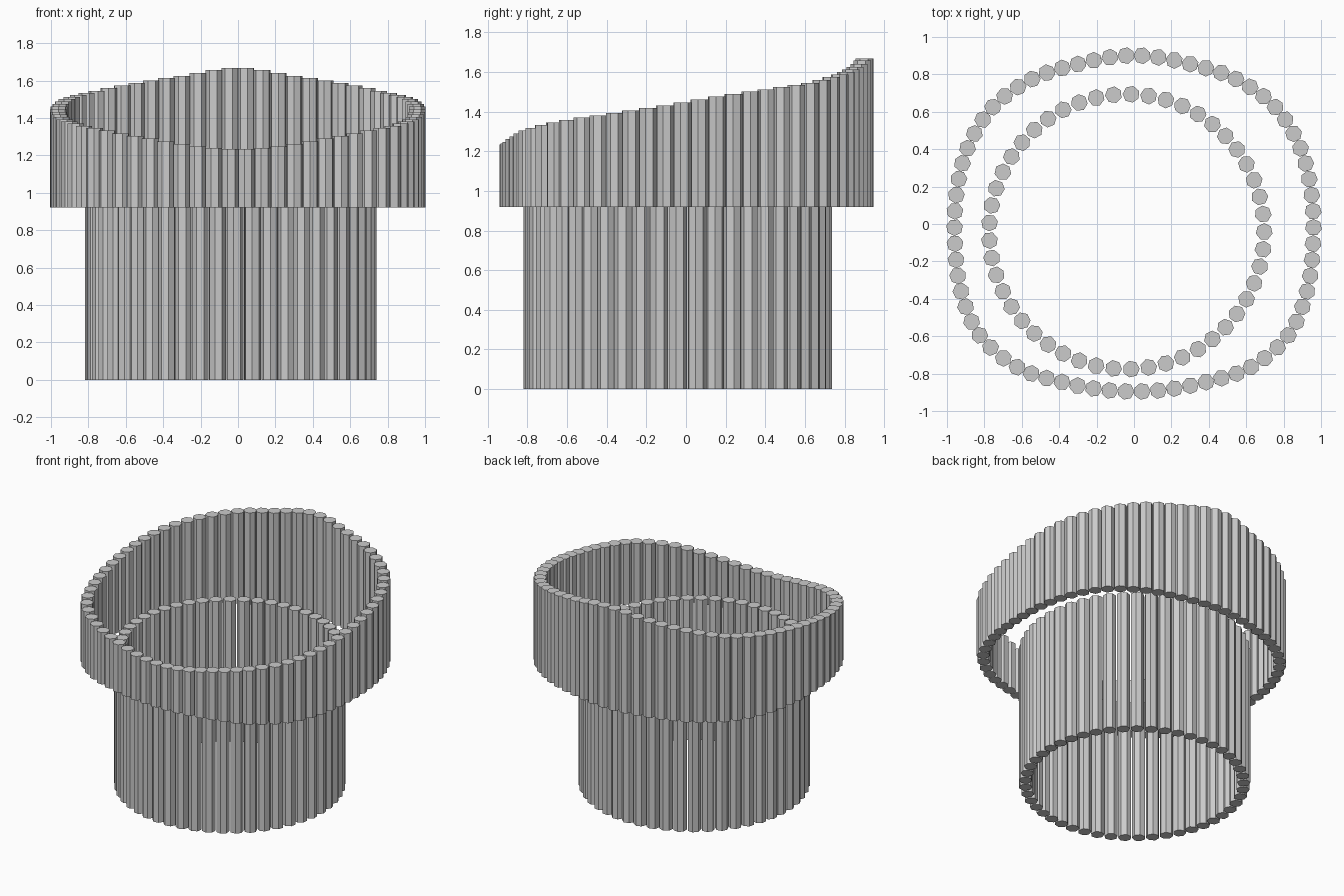
import bpy, bmesh, math
from mathutils import Vector, Matrix

if "Cube" in bpy.data.objects:
    bpy.data.objects.remove(bpy.data.objects["Cube"])

SIDES = 7
R = 0.0455


def add_post(bm, x, y, z0, z1, angle):
    # one seven-sided upright post with a corner facing the given angle
    m = (Matrix.Translation((x, y, (z0 + z1) / 2))
         @ Matrix.Rotation(angle, 4, 'Z'))
    bmesh.ops.create_cone(bm, cap_ends=True, segments=SIDES, radius1=R,
                          radius2=R, depth=z1 - z0, matrix=m)


def finish(bm, name):
    me = bpy.data.meshes.new(name)
    bm.to_mesh(me)
    bm.free()
    ob = bpy.data.objects.new(name, me)
    bpy.context.collection.objects.link(ob)


def catmull(p0, p1, p2, p3, t):
    return 0.5 * (2 * p1 + (p2 - p0) * t
                  + (2 * p0 - 5 * p1 + 4 * p2 - p3) * t ** 2
                  + (3 * p1 - p0 - 3 * p2 + p3) * t ** 3)


# lower round wall, slightly off centre
bm = bmesh.new()
COUNT = 49
for i in range(COUNT):
    a = 2 * math.pi * i / COUNT
    add_post(bm, -0.039 + 0.735 * math.cos(a), -0.041 + 0.735 * math.sin(a),
             0, 1.04, a)
finish(bm, "lower_wall")

# upper rounded-square wall: x, y and top height of every third post
path = [Vector(p) for p in (
    (-0.215, 0.88, 1.645), (0.043, 0.90, 1.667), (0.30, 0.855, 1.625),
    (0.545, 0.775, 1.588), (0.755, 0.625, 1.545), (0.89, 0.405, 1.512),
    (0.95, 0.155, 1.475), (0.957, -0.105, 1.432), (0.925, -0.36, 1.392),
    (0.825, -0.595, 1.358), (0.625, -0.765, 1.318), (0.385, -0.845, 1.275),
    (0.13, -0.89, 1.238), (-0.13, -0.89, 1.238), (-0.385, -0.845, 1.275))]
bm = bmesh.new()
for i in range(35):
    k, s = divmod(i, 3)
    seg = path[k:k + 4]
    p = catmull(*seg, s / 3)
    d = catmull(*seg, s / 3 + 0.01) - p
    out = math.atan2(-d.x, d.y) + math.pi / 2 - math.pi / 2
    out = math.atan2(d.x, -d.y)  # outward normal of the clockwise path
    add_post(bm, p.x, p.y, 0.92, p.z, out)
    add_post(bm, -p.x, p.y, 0.92, p.z, math.pi - out)
finish(bm, "upper_wall")
